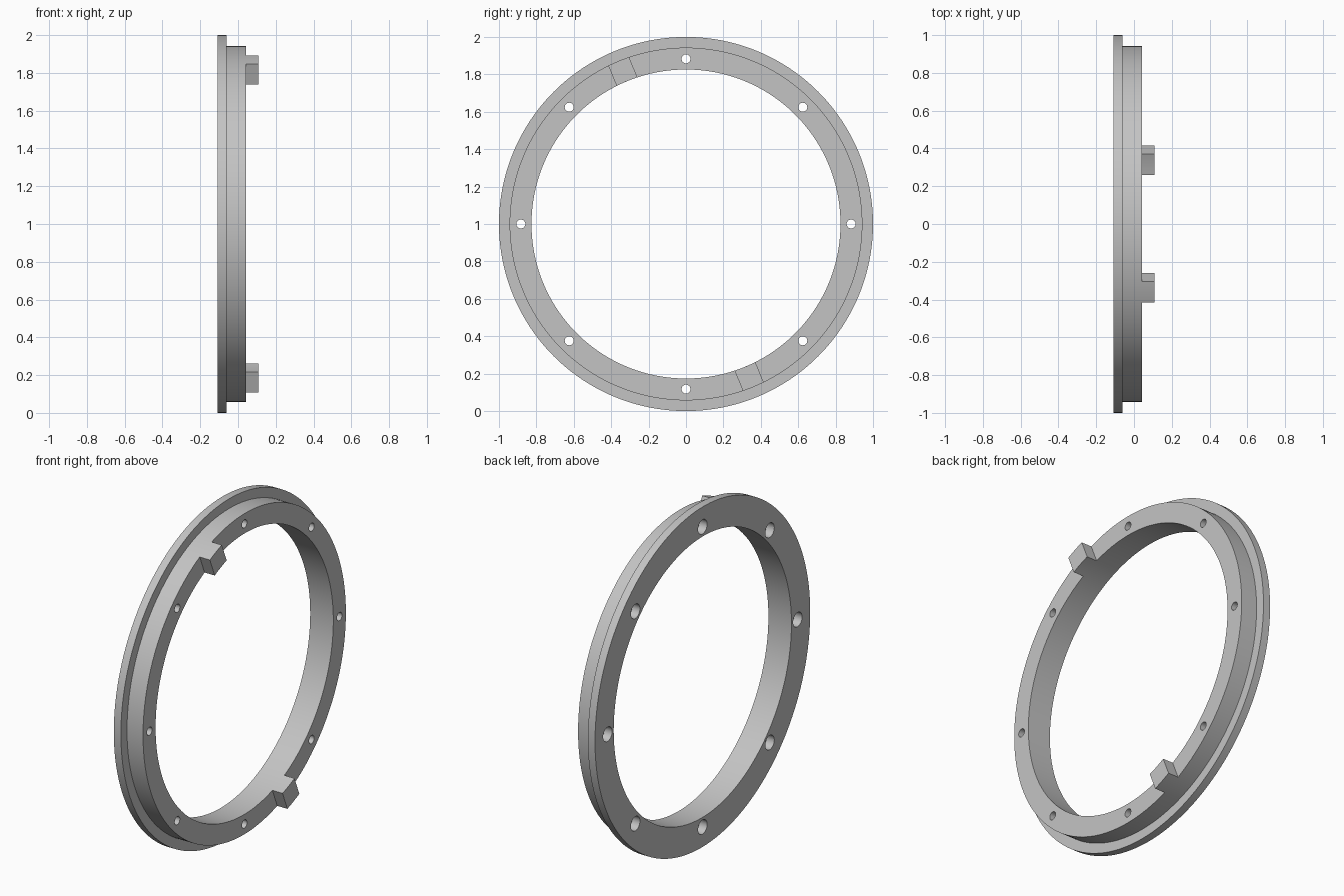
import bpy
import bmesh
from math import sqrt, radians, pi
from mathutils import Matrix, Vector

cube = bpy.data.objects.get("Cube")
if cube:
    bpy.data.objects.remove(cube, do_unlink=True)

# Main dimensions
BACK, STEP, FACE, TAB_END = -0.108, -0.062, 0.042, 0.108
FLANGE_R, BODY_R, INNER_R = 1.0, 0.943, 0.826
BOLT_CIRCLE, HOLE_R, BORE_R, BORE_DEPTH = 0.883, 0.024, 0.042, 0.05
TAB_HALF = 0.06
CENTRE = Matrix.Translation((0, 0, 1))

grey = bpy.data.materials.new("light grey")
grey.use_nodes = True
colour = (0.55, 0.55, 0.55, 1)
grey.diffuse_color = colour
grey.node_tree.nodes["Principled BSDF"].inputs["Base Color"].default_value = colour


def make_object(name, bm):
    bmesh.ops.recalc_face_normals(bm, faces=bm.faces)
    mesh = bpy.data.meshes.new(name)
    bm.to_mesh(mesh)
    bm.free()
    mesh.materials.append(grey)
    obj = bpy.data.objects.new(name, mesh)
    bpy.context.collection.objects.link(obj)
    return obj


def lathe(bm, profile, segments, matrix):
    """Spin a closed (x, radius) profile around the x axis."""
    verts = [bm.verts.new((x, 0, r)) for x, r in profile]
    edges = [bm.edges.new((a, b)) for a, b in zip(verts, verts[1:] + verts[:1])]
    before = set(bm.verts) - set(verts)
    bmesh.ops.spin(bm, geom=verts + edges, cent=(0, 0, 0), axis=(1, 0, 0),
                   angle=2 * pi, steps=segments, use_merge=True)
    new = [v for v in bm.verts if v not in before]
    bmesh.ops.remove_doubles(bm, verts=new, dist=1e-5)
    new = [v for v in bm.verts if v not in before]
    bmesh.ops.transform(bm, matrix=matrix, verts=new)


def select_only(obj):
    bpy.ops.object.select_all(action='DESELECT')
    obj.select_set(True)
    bpy.context.view_layer.objects.active = obj


# Flanged ring
bm = bmesh.new()
lathe(bm, [(BACK, INNER_R), (BACK, FLANGE_R), (STEP, FLANGE_R),
           (STEP, BODY_R), (FACE, BODY_R), (FACE, INNER_R)], 192, CENTRE)
ring = make_object("flanged_ring", bm)

# Counterbored bolt holes, cut from the ring
bm = bmesh.new()
for i in range(8):
    turn = Matrix.Rotation(i * pi / 4, 4, 'X')
    place = CENTRE @ turn @ Matrix.Translation((0, 0, BOLT_CIRCLE))
    shoulder = BACK + BORE_DEPTH
    lathe(bm, [(BACK - 0.05, 0), (BACK - 0.05, BORE_R), (shoulder, BORE_R),
               (shoulder, HOLE_R), (FACE + 0.05, HOLE_R), (FACE + 0.05, 0)],
          32, place)
    # Drop the collapsed centre edges
    loose = [e for e in bm.edges if not e.link_faces]
    bmesh.ops.delete(bm, geom=loose, context='EDGES')
cutter = make_object("bolt_hole_cutter", bm)
cutter.hide_render = True

select_only(ring)
cut = ring.modifiers.new("bolt_holes", 'BOOLEAN')
cut.operation = 'DIFFERENCE'
cut.solver = 'EXACT'
cut.object = cutter
bpy.ops.object.modifier_apply(modifier=cut.name)
bpy.data.objects.remove(cutter, do_unlink=True)

# Two locking tabs, parallel sided and flush with the ring walls
parts = [ring]
for name, angle in (("upper_tab", 22.5), ("lower_tab", 202.5)):
    bm = bmesh.new()
    offsets = [TAB_HALF * (k / 4 - 1) for k in range(9)]
    outline = [(t, sqrt(BODY_R ** 2 - t * t)) for t in offsets]
    outline += [(t, sqrt(INNER_R ** 2 - t * t)) for t in reversed(offsets)]
    base = bm.faces.new([bm.verts.new((FACE, y, z)) for y, z in outline])
    top = bmesh.ops.extrude_face_region(bm, geom=[base], use_keep_orig=True)
    moved = [g for g in top["geom"] if isinstance(g, bmesh.types.BMVert)]
    bmesh.ops.translate(bm, verts=moved, vec=Vector((TAB_END - FACE, 0, 0)))
    turn = Matrix.Rotation(radians(angle), 4, 'X')
    bmesh.ops.transform(bm, matrix=CENTRE @ turn, verts=bm.verts)
    parts.append(make_object(name, bm))

for obj in parts:
    select_only(obj)
    bpy.ops.object.shade_smooth_by_angle(angle=radians(30))
